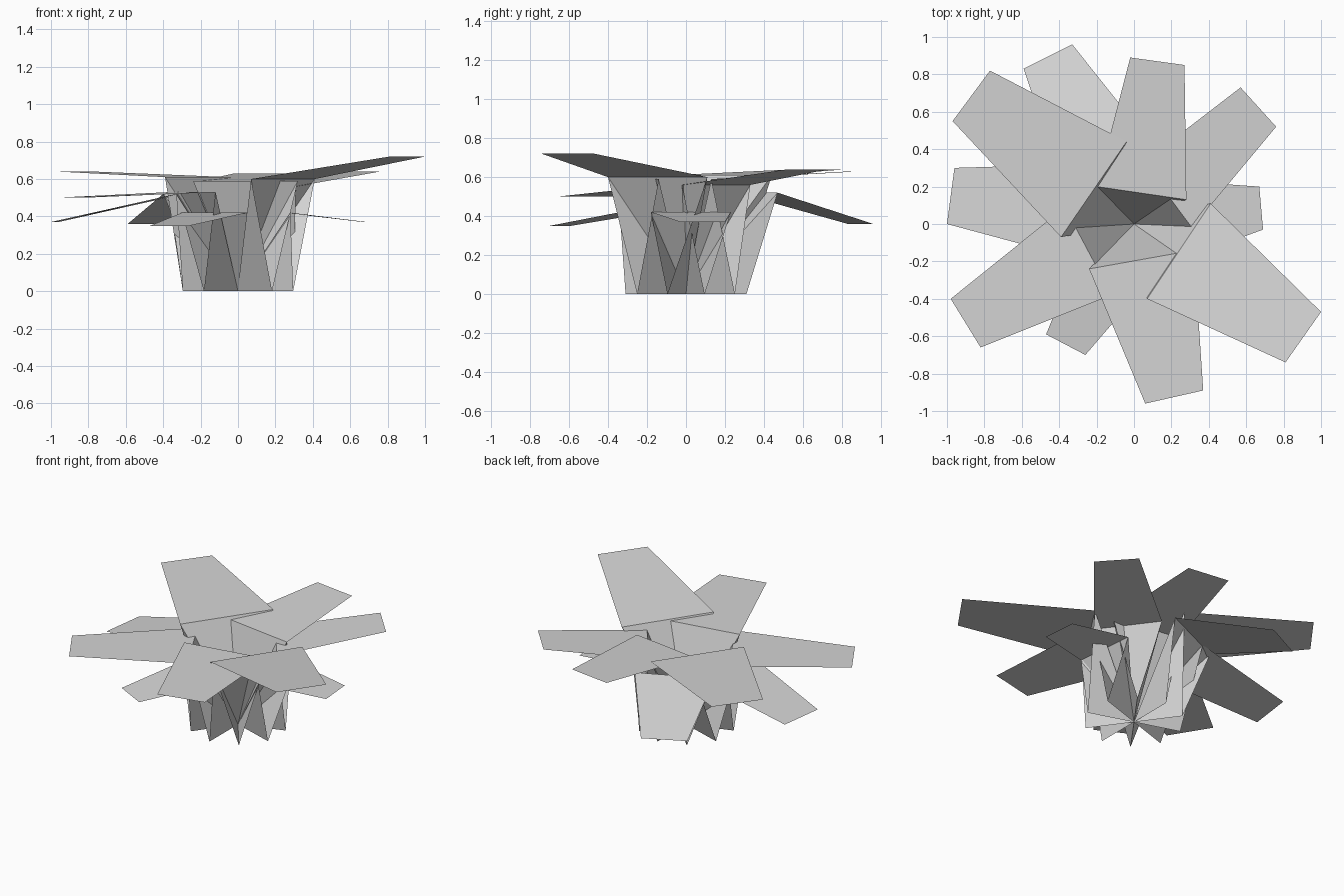
import bpy, math

mat = bpy.data.materials.new("pale grey")
mat.diffuse_color = (0.66, 0.66, 0.66, 1)

# Each leaf: outer tip edge (2 points), bend edge (2 points), tip height, bend height, base angle
LEAVES = [
    ((-0.97, 0.55), (-0.77, 0.82), (-0.04, 0.44), (-0.39, -0.07), 0.64, 0.61, 144),
    ((-0.59, 0.83), (-0.33, 0.96), (0.06, 0.47), (-0.40, 0.26), 0.36, 0.52, 108),
    ((-0.02, 0.89), (0.27, 0.85), (0.28, 0.13), (-0.20, 0.20), 0.63, 0.59, 72),
    ((0.76, 0.52), (0.57, 0.73), (0.05, 0.33), (0.31, -0.02), 0.64, 0.56, 36),
    ((0.69, -0.03), (0.67, 0.20), (0.24, 0.23), (0.28, -0.18), 0.37, 0.42, 0),
    ((1.0, -0.47), (0.81, -0.74), (0.07, -0.40), (0.41, 0.11), 0.72, 0.60, -36),
    ((0.37, -0.89), (0.06, -0.96), (-0.24, -0.24), (0.32, -0.14), 0.59, 0.59, -72),
    ((-0.47, -0.59), (-0.26, -0.70), (0.05, -0.34), (-0.30, -0.17), 0.35, 0.42, -108),
    ((-0.98, -0.40), (-0.82, -0.66), (-0.12, -0.38), (-0.37, 0.09), 0.50, 0.53, -144),
    ((-0.96, 0.30), (-1.0, 0.0), (-0.33, -0.18), (-0.29, 0.32), 0.37, 0.52, 180),
]
RING = 0.31


def ring(deg):
    return (RING * math.cos(math.radians(deg)), RING * math.sin(math.radians(deg)), 0)


def leaf(i, t1, t2, b1, b2, zt, zb, deg):
    # blade quad, plus a folded stem whose middle runs to the plant centre
    # and whose two side fins stand on the base ring
    if b1[0] * b2[1] - b1[1] * b2[0] < 0:
        t1, t2, b1, b2 = t2, t1, b2, b1
    verts = [(*t1, zt), (*t2, zt), (*b1, zb), (*b2, zb),
             ring(deg - 18), ring(deg + 18), (0, 0, 0)]
    faces = [(0, 1, 2, 3), (6, 2, 3), (6, 4, 2), (6, 3, 5)]
    area = sum(verts[a][0] * verts[b][1] - verts[b][0] * verts[a][1]
               for a, b in ((0, 1), (1, 2), (2, 3), (3, 0)))
    if area < 0:
        faces[0] = faces[0][::-1]
    me = bpy.data.meshes.new("leaf")
    me.from_pydata(verts, [], faces)
    me.materials.append(mat)
    bpy.context.collection.objects.link(bpy.data.objects.new(f"leaf_{i + 1}", me))


for i, row in enumerate(LEAVES):
    leaf(i, *row)
